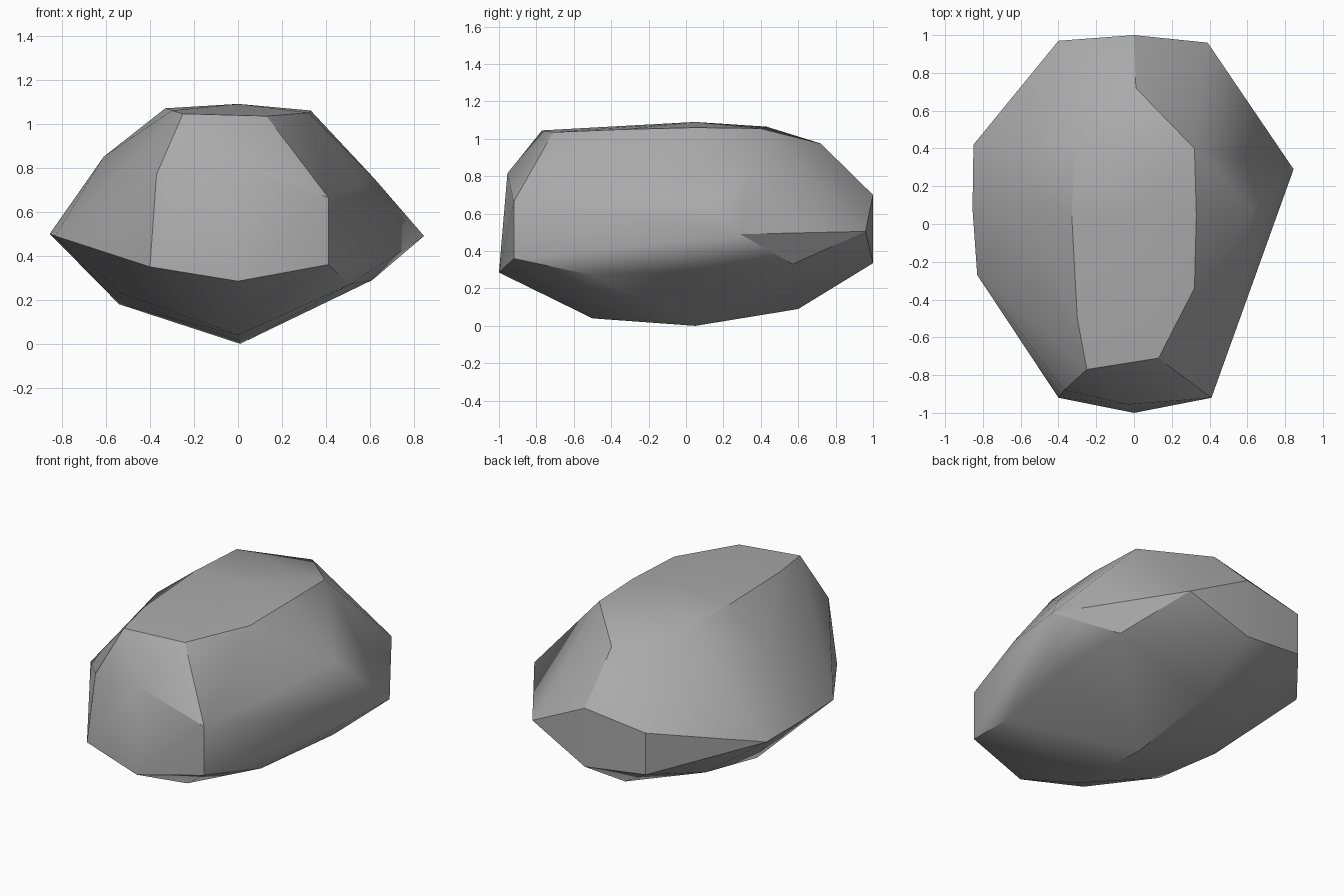
import bpy
import bmesh
import math

# Remove only the default cube
default_cube = bpy.data.objects.get("Cube")
if default_cube:
    bpy.data.objects.remove(default_cube, do_unlink=True)


def make_material(name, colour):
    """One flat colour, visible in the viewport and in a render."""
    material = bpy.data.materials.new(name)
    material.use_nodes = True
    material.diffuse_color = (*colour, 1)
    shader = material.node_tree.nodes["Principled BSDF"]
    shader.inputs["Base Color"].default_value = (*colour, 1)
    shader.inputs["Roughness"].default_value = 0.9
    return material


def build_boulder(name, corner_groups, material, crease_angle):
    """Wrap a faceted shell around the corners and shade it with creases."""
    bm = bmesh.new()
    for group in corner_groups.values():
        for corner in group:
            bm.verts.new(corner)
    bmesh.ops.convex_hull(bm, input=bm.verts[:])
    buried = [vert for vert in bm.verts if not vert.link_faces]
    bmesh.ops.delete(bm, geom=buried, context="VERTS")
    bmesh.ops.recalc_face_normals(bm, faces=bm.faces[:])

    mesh = bpy.data.meshes.new(name)
    bm.to_mesh(mesh)
    bm.free()
    mesh.materials.append(material)

    boulder = bpy.data.objects.new(name, mesh)
    bpy.context.collection.objects.link(boulder)
    bpy.ops.object.select_all(action="DESELECT")
    bpy.context.view_layer.objects.active = boulder
    boulder.select_set(True)
    bpy.ops.object.shade_smooth_by_angle(angle=crease_angle)
    return boulder


# Chiselled corners of the stone, grouped by the side they shape
corners = {
    "front_face": [(-.4, -.92, .35), (0, -1, .285), (.41, -.92, .36),
                   (.41, -.92, .665), (-.03, -.955, .815), (-.37, -.88, .77)],
    "back_face": [(.39, .96, .505), (0, 1, .7), (-.4, .97, .64),
                  (-.4, .97, .38), (0, 1, .335)],
    "top_plate": [(-.25, -.77, 1.045), (.13, -.71, 1.035), (.32, -.34, 1.05),
                  (.33, .05, 1.06), (.32, .4, 1.055), (.01, .72, .975),
                  (-.31, .43, 1.065), (-.33, .05, 1.07), (-.3, -.5, 1.06),
                  (0, .05, 1.09)],
    "left_side": [(.845, .29, .49), (.62, .07, .75), (.55, -.4, .72),
                  (.61, .07, .29), (.51, -.5, .27), (.58, .57, .33)],
    "right_side": [(-.85, .42, .495), (-.855, .08, .5), (-.83, -.27, .49),
                   (-.61, .07, .85), (-.54, .07, .18), (-.5, .52, .25),
                   (-.53, -.41, .23)],
    "underside_keel": [(0, -.5, .04), (.01, .05, 0), (0, .6, .09)],
}

stone_grey = make_material("stone grey", (.4, .4, .4))
build_boulder("boulder", corners, stone_grey, math.radians(30))
